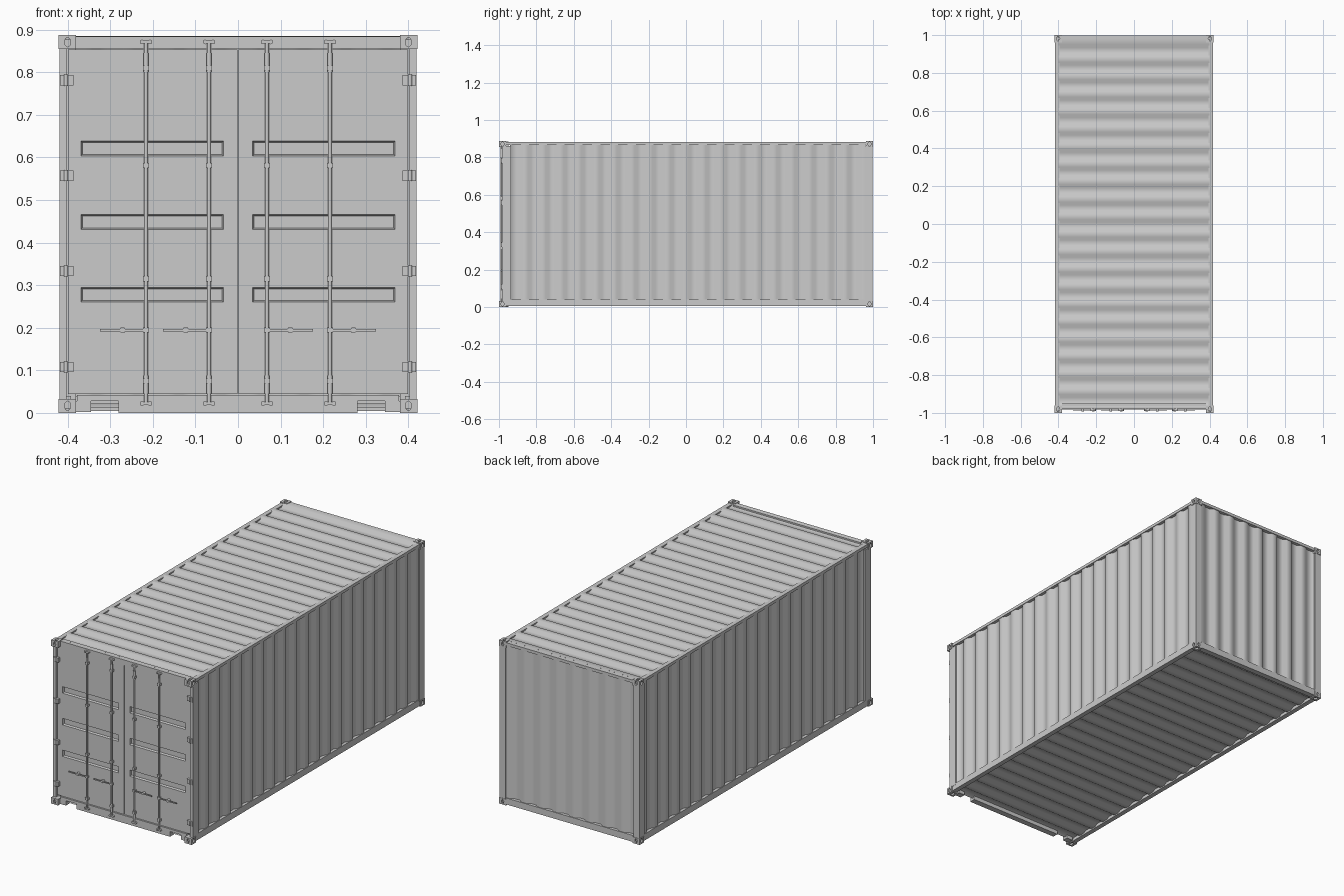
import bpy, bmesh, math
from mathutils import Matrix, Vector

if "Cube" in bpy.data.objects:
    bpy.data.objects.remove(bpy.data.objects["Cube"])

H = 0.887                      # overall height
paint = bpy.data.materials.new("container grey")
paint.diffuse_color = (0.6, 0.6, 0.6, 1)
paint.use_nodes = True
paint.node_tree.nodes["Principled BSDF"].inputs["Base Color"].default_value = paint.diffuse_color


def finish(name, bm, mirror="", smooth=None, z=0.0):
    bmesh.ops.recalc_face_normals(bm, faces=bm.faces) if smooth != "sheet" else None
    me = bpy.data.meshes.new(name)
    bm.to_mesh(me)
    bm.free()
    me.materials.append(paint)
    ob = bpy.data.objects.new(name, me)
    bpy.context.collection.objects.link(ob)
    ob.location.z = z
    if smooth:
        me.shade_smooth()
        me.set_sharp_from_angle(angle=math.radians(50))
    add_mirror(ob, mirror)
    return ob


def add_mirror(ob, axes):
    if axes:
        m = ob.modifiers.new("Mirror", 'MIRROR')
        m.use_axis = ["x" in axes, "y" in axes, "z" in axes]
        m.use_mirror_merge = False


def add_box(bm, x0, x1, y0, y1, z0, z1):
    size = Matrix.Diagonal((x1 - x0, y1 - y0, z1 - z0, 1))
    mid = Matrix.Translation(((x0 + x1) / 2, (y0 + y1) / 2, (z0 + z1) / 2))
    bmesh.ops.create_cube(bm, size=1, matrix=mid @ size)


def boxes(name, dims, mirror=""):
    bm = bmesh.new()
    for d in dims:
        add_box(bm, *d)
    return finish(name, bm, mirror)


def add_rod(bm, a, b, r, segs=10):
    a, b = Vector(a), Vector(b)
    turn = (b - a).to_track_quat('Z', 'Y').to_matrix().to_4x4()
    bmesh.ops.create_cone(bm, cap_ends=True, segments=segs, radius1=r, radius2=r,
                          depth=(b - a).length, matrix=Matrix.Translation((a + b) / 2) @ turn)


def corrugated(name, start, run, across, out, count, depth, mirror=""):
    """Trapezoid-wave sheet: 'run' crosses the ribs, 'across' follows them."""
    start, run, across, out = map(Vector, (start, run, across, out))
    bm = bmesh.new()
    rows = []
    for i in range(count):
        for t, d in ((0, 0), (0.18, -depth), (0.5, -depth), (0.68, 0)):
            p = start + run * ((i + t) / count) + out * d
            rows.append((bm.verts.new(p), bm.verts.new(p + across)))
    p = start + run
    rows.append((bm.verts.new(p), bm.verts.new(p + across)))
    for (a, b), (c, d) in zip(rows, rows[1:]):
        f = bm.faces.new((a, c, d, b))
        f.normal_update()
        if f.normal.dot(out) < 0:
            f.normal_flip()
    return finish(name, bm, mirror, "sheet")


# Corner castings with oval sockets, mirrored to all eight corners
h = H / 2
casting = boxes("corner_castings", [(0.380, 0.422, 0.962, 1.0, h - 0.033, h)])
casting.location.z = h
for axis, centre, sx, sy in (('Y', (0.400, 1.0, h - 0.0165), 0.007, 0.011),
                             ('X', (0.422, 0.981, h - 0.0165), 0.011, 0.008),
                             ('Z', (0.401, 0.981, h), 0.008, 0.012)):
    turn = {'X': Matrix.Rotation(math.pi / 2, 4, 'Y'),
            'Y': Matrix.Rotation(math.pi / 2, 4, 'X'), 'Z': Matrix()}[axis]
    bm = bmesh.new()
    bmesh.ops.create_cone(bm, cap_ends=True, segments=16, radius1=1, radius2=1, depth=1,
                          matrix=Matrix.Translation(centre) @ turn @ Matrix.Diagonal((sx, sy, 0.02, 1)))
    cutter = finish("socket_cutter", bm, z=h)
    cutter.hide_render = True
    mod = casting.modifiers.new("Socket", 'BOOLEAN')
    mod.operation, mod.solver, mod.object = 'DIFFERENCE', 'EXACT', cutter
    bpy.context.view_layer.update()
    dg = bpy.context.evaluated_depsgraph_get()
    casting.data = bpy.data.meshes.new_from_object(casting.evaluated_get(dg))
    casting.modifiers.clear()
    bpy.data.objects.remove(cutter)
add_mirror(casting, "xyz")

# Frame: posts and rails
boxes("front_posts", [(0.403, 0.419, -0.985, -0.935, 0.03, 0.86),
                      (0.38, 0.403, -0.955, -0.935, 0.03, 0.86)], "x")
boxes("back_posts", [(0.384, 0.419, 0.955, 0.998, 0.03, 0.86)], "x")
boxes("bottom_side_rails", [(0.392, 0.418, -0.965, 0.965, 0.005, 0.04)], "x")
boxes("top_side_rails", [(0.394, 0.418, -0.965, 0.965, 0.866, 0.882)], "x")
boxes("back_rails", [(-0.382, 0.382, 0.968, 0.998, 0.005, 0.04),
                     (-0.382, 0.382, 0.975, 0.998, 0.866, 0.882)])
boxes("door_header", [(-0.382, 0.382, -0.98, -0.95, 0.855, 0.884)])
boxes("door_sill", [(-0.378, 0.378, -0.982, -0.95, 0.028, 0.042),
                    (-0.28, 0.28, -0.982, -0.95, 0.0, 0.028),
                    (-0.382, -0.345, -0.982, -0.95, 0.002, 0.028),
                    (0.345, 0.382, -0.982, -0.95, 0.002, 0.028)])

# Corrugated skins
corrugated("side_walls", (0.415, -0.94, 0.035), (0, 1.9, 0), (0, 0, 0.838), (1, 0, 0), 20, 0.013, "x")
corrugated("back_wall", (-0.39, 0.994, 0.035), (0.78, 0, 0), (0, 0, 0.838), (0, 1, 0), 8, 0.013)
corrugated("roof", (-0.4, -0.965, 0.885), (0, 1.945, 0), (0.8, 0, 0), (0, 0, 1), 21, 0.01)
corrugated("floor", (-0.4, -0.965, 0.012), (0, 1.945, 0), (0.8, 0, 0), (0, 0, -1), 21, 0.01)

# Doors: flat panels with three pressed-in horizontal grooves each
for name, s in (("left_door", -1), ("right_door", 1)):
    bm = bmesh.new()
    xs = [0.0015, 0.034, 0.369, 0.399]
    zs = [0.044, 0.26, 0.294, 0.431, 0.466, 0.603, 0.638, 0.853]
    grid = [[bm.verts.new((s * x, -0.976, z)) for x in xs] for z in zs]
    grooves = []
    for j in range(len(zs) - 1):
        for i in range(len(xs) - 1):
            f = bm.faces.new((grid[j][i], grid[j][i + 1], grid[j + 1][i + 1], grid[j + 1][i]))
            f.normal_update()
            if f.normal.y > 0:
                f.normal_flip()
            if i == 1 and j % 2 == 1:
                grooves.append(f)
    bmesh.ops.inset_individual(bm, faces=grooves, thickness=0.005, depth=-0.011)
    me = bpy.data.meshes.new(name)
    bm.to_mesh(me)
    bm.free()
    me.materials.append(paint)
    door = bpy.data.objects.new(name, me)
    bpy.context.collection.objects.link(door)
    solid = door.modifiers.new("Thickness", 'SOLIDIFY')
    solid.thickness, solid.offset = 0.012, -1

# Hinges
bm = bmesh.new()
for z in (0.108, 0.333, 0.557, 0.781):
    add_box(bm, 0.386, 0.418, -0.989, -0.974, z - 0.012, z + 0.012)
    add_rod(bm, (0.404, -0.988, z - 0.013), (0.404, -0.988, z + 0.013), 0.005)
finish("hinges", bm, "x", True)

# Locking rods, with thicker ends, guide brackets and cam keepers
rods, brackets, handles = bmesh.new(), bmesh.new(), bmesh.new()
RY = -0.986
for x in (0.068, 0.216):
    add_rod(rods, (x, RY, 0.018), (x, RY, 0.874), 0.0045)
    for z0, z1 in ((0.045, 0.088), (0.80, 0.845)):
        add_rod(rods, (x, RY, z0), (x, RY, z1), 0.006)
    for z in (0.075, 0.315, 0.581, 0.81):
        add_box(brackets, x - 0.007, x + 0.007, RY - 0.006, -0.975, z - 0.006, z + 0.006)
    for z in (0.022, 0.871):
        add_box(brackets, x - 0.008, x + 0.008, RY - 0.004, -0.978, z - 0.004, z + 0.004)
        for dx in (-0.009, 0.009):
            add_rod(brackets, (x + dx, RY - 0.005, z), (x + dx, -0.978, z), 0.0055)
    # handle bar with its catch
    add_box(handles, x, x + 0.108, RY - 0.005, RY - 0.001, 0.1915, 0.1975)
    add_rod(handles, (x + 0.055, RY - 0.006, 0.1945), (x + 0.055, -0.975, 0.1945), 0.0075, 8)
    add_box(handles, x - 0.007, x + 0.007, RY - 0.006, -0.978, 0.189, 0.2)
finish("locking_rods", rods, "x", True)
finish("rod_brackets", brackets, "x", True)
finish("door_handles", handles, "x", True)
